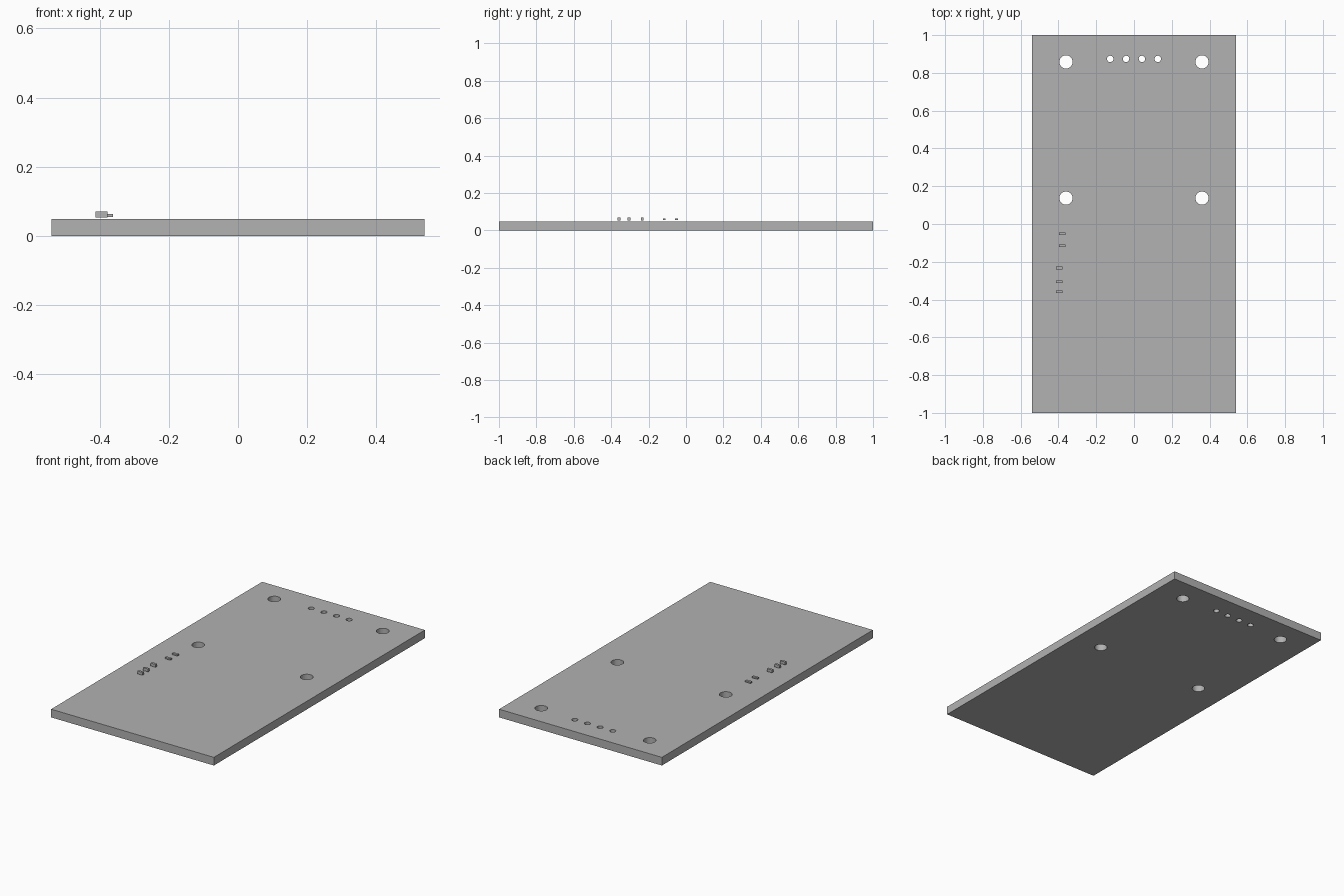
import bpy
import math

cube = bpy.data.objects.get("Cube")
if cube:
    bpy.data.objects.remove(cube, do_unlink=True)

HALF_X, HALF_Y, THICK = 0.54, 1.0, 0.049

grey = bpy.data.materials.new("plain_grey")
grey.use_nodes = True
grey.diffuse_color = (0.445, 0.445, 0.445, 1)
grey.node_tree.nodes["Principled BSDF"].inputs["Base Color"].default_value = (0.445, 0.445, 0.445, 1)


def outline(curve, points):
    """Add a closed polygon to a flat curve."""
    spline = curve.splines.new('POLY')
    spline.points.add(len(points) - 1)
    for p, (x, y) in zip(spline.points, points):
        p.co = (x, y, 0, 1)
    spline.use_cyclic_u = True


def circle(cx, cy, r, sides=32):
    steps = [2 * math.pi * i / sides for i in range(sides)]
    return [(cx + r * math.cos(a), cy + r * math.sin(a)) for a in steps]


def block(name, x, y, z):
    """Box between low and high limits on each axis."""
    limits = (x, y, z)
    bpy.ops.mesh.primitive_cube_add(size=1, location=[(a + b) / 2 for a, b in limits])
    ob = bpy.context.object
    ob.name = name
    ob.scale = [b - a for a, b in limits]
    bpy.ops.object.transform_apply(location=False, rotation=False, scale=True)
    ob.data.materials.append(grey)


# Board outline with mounting holes and a row of pin holes
profile = bpy.data.curves.new("board_profile", 'CURVE')
profile.dimensions = '2D'
profile.fill_mode = 'BOTH'
profile.extrude = THICK / 2
outline(profile, [(-HALF_X, -HALF_Y), (HALF_X, -HALF_Y), (HALF_X, HALF_Y), (-HALF_X, HALF_Y)])
for x in (-0.36, 0.36):
    for y in (0.137, 0.858):
        outline(profile, circle(x, y, 0.035))
for i in range(4):
    outline(profile, circle((i - 1.5) * 0.084, 0.874, 0.017))

board = bpy.data.objects.new("board", profile)
bpy.context.collection.objects.link(board)
board.location.z = THICK / 2
bpy.ops.object.select_all(action='DESELECT')
board.select_set(True)
bpy.context.view_layer.objects.active = board
bpy.ops.object.convert(target='MESH')
board = bpy.context.object
board.data.materials.clear()
board.data.materials.append(grey)

# Weld the caps to the walls and keep flat faces
bpy.ops.object.mode_set(mode='EDIT')
bpy.ops.mesh.select_all(action='SELECT')
bpy.ops.mesh.remove_doubles(threshold=0.0001)
bpy.ops.mesh.normals_make_consistent(inside=False)
bpy.ops.object.mode_set(mode='OBJECT')
bpy.ops.object.shade_flat()

# Small surface components along the left edge of the board
for i, y in enumerate((-0.358, -0.305, -0.233)):
    block(f"tall_chip_{i + 1}", (-0.412, -0.378), (y - 0.007, y + 0.007), (0.053, 0.07))
for i, y in enumerate((-0.116, -0.051)):
    block(f"low_chip_{i + 1}", (-0.398, -0.362), (y - 0.007, y + 0.007), (0.055, 0.064))
